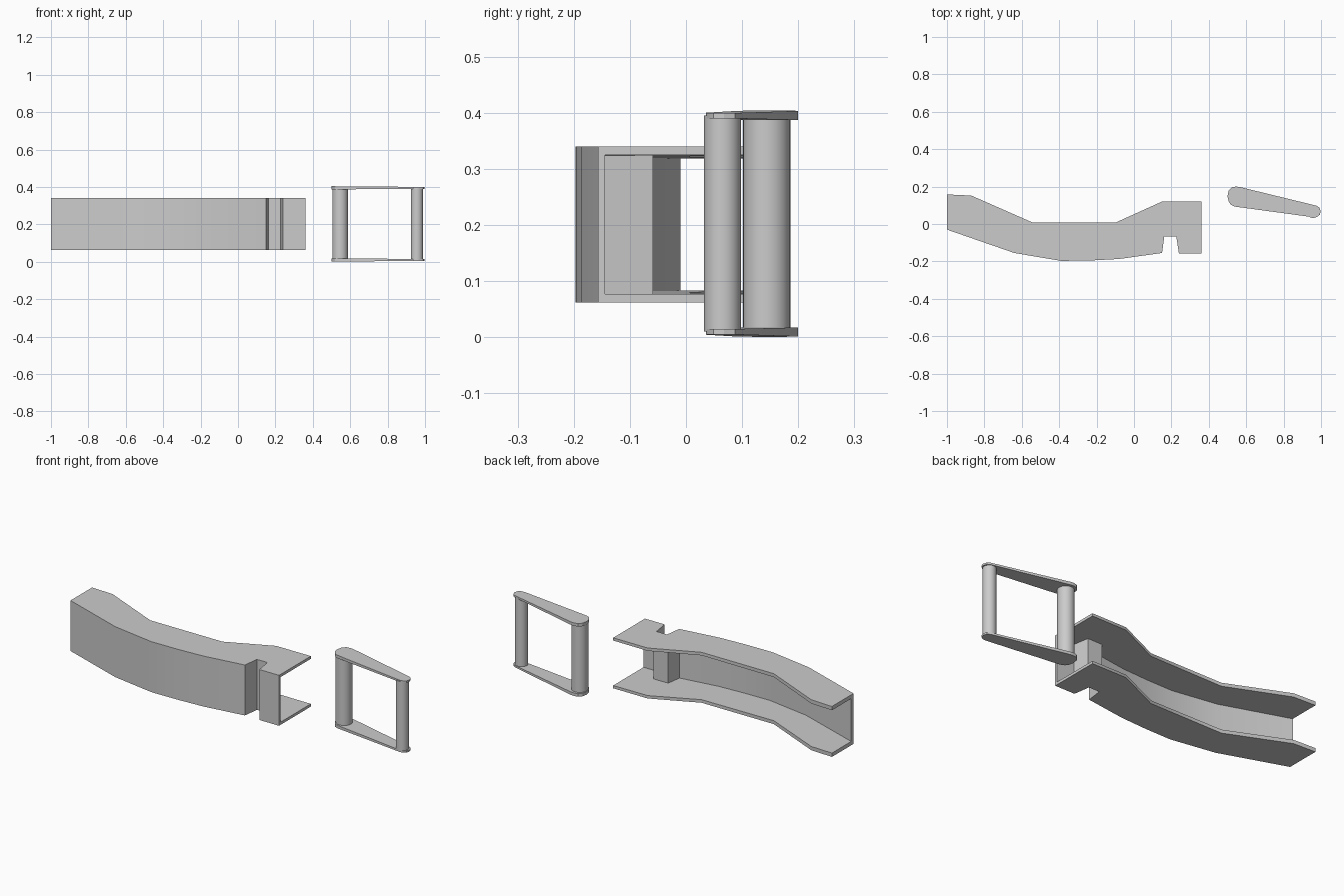
import bpy, bmesh, math

cube = bpy.data.objects.get("Cube")
if cube:
    bpy.data.objects.remove(cube, do_unlink=True)

grey = bpy.data.materials.new("plain grey")
grey.use_nodes = True
grey.diffuse_color = (0.6, 0.6, 0.6, 1)
grey.node_tree.nodes["Principled BSDF"].inputs["Base Color"].default_value = (0.6, 0.6, 0.6, 1)


def prism(name, outline, low, high):
    """Extrude an xy outline between two heights, each a function of x."""
    bm = bmesh.new()
    bottom = [bm.verts.new((x, y, low(x))) for x, y in outline]
    top = [bm.verts.new((x, y, high(x))) for x, y in outline]
    bm.faces.new(bottom)
    bm.faces.new(top)
    n = len(outline)
    for i in range(n):
        j = (i + 1) % n
        bm.faces.new((bottom[i], bottom[j], top[j], top[i]))
    bmesh.ops.recalc_face_normals(bm, faces=bm.faces)
    mesh = bpy.data.meshes.new(name)
    bm.to_mesh(mesh)
    bm.free()
    mesh.materials.append(grey)
    obj = bpy.data.objects.new(name, mesh)
    bpy.context.collection.objects.link(obj)
    return obj


def select(obj):
    bpy.ops.object.select_all(action='DESELECT')
    obj.select_set(True)
    bpy.context.view_layer.objects.active = obj


def smooth(obj):
    select(obj)
    bpy.ops.object.shade_smooth_by_angle(angle=math.radians(30))


# Curved channel: outer body with a notch in its front
front_line = [(-1, -0.03), (-0.64, -0.155), (-0.39, -0.197), (-0.23, -0.195),
              (-0.08, -0.187), (0.15, -0.155), (0.162, -0.066),
              (0.226, -0.066), (0.24, -0.157), (0.36, -0.157)]
back_line = [(0.36, 0.12), (0.15, 0.12), (-0.10, 0.007), (-0.54, 0.007),
             (-0.87, 0.152), (-1, 0.158)]
channel = prism("channel_arm", front_line + back_line, lambda x: 0.062, lambda x: 0.34)

# Hollow inside, open at the back and both ends, with slightly tapering flanges
inner_line = [(-1.1, 0.025), (-1, -0.01), (-0.635, -0.137), (-0.385, -0.179),
              (-0.23, -0.178), (-0.08, -0.171), (0.138, -0.141), (0.15, -0.059),
              (0.238, -0.059), (0.253, -0.144), (0.5, -0.144), (0.5, 0.3), (-1.1, 0.3)]


def flange(x):
    return 0.015 + 0.0045 * (0.36 - x)


cavity = prism("cavity_cutter", inner_line, lambda x: 0.062 + flange(x), lambda x: 0.34 - flange(x))
cavity.hide_render = True
cut = channel.modifiers.new("hollow", 'BOOLEAN')
cut.operation = 'DIFFERENCE'
cut.solver = 'EXACT'
cut.object = cavity
select(channel)
bpy.ops.object.modifier_apply(modifier=cut.name)
bpy.data.objects.remove(cavity, do_unlink=True)
smooth(channel)

# Link plates, thinner toward the small end
plate_outline = [(0.5, 0.148), (0.506, 0.12), (0.518, 0.103), (0.54, 0.093),
                 (0.96, 0.036), (0.978, 0.038), (0.993, 0.049), (0.998, 0.068),
                 (0.992, 0.087), (0.975, 0.098), (0.565, 0.198), (0.545, 0.2),
                 (0.522, 0.196), (0.506, 0.178)]


def outer(x):
    return 0.001 + 0.008 * (x - 0.5)


def inner(x):
    return 0.018 - 0.006 * (x - 0.5)


smooth(prism("lower_link_plate", plate_outline, outer, inner))
smooth(prism("upper_link_plate", plate_outline, lambda x: 0.405 - inner(x), lambda x: 0.405 - outer(x)))

# Round rods joining the plates
for name, x, y, r in (("large_rod", 0.546, 0.144, 0.042), ("small_rod", 0.957, 0.065, 0.033)):
    ring = [(x + r * math.cos(a * math.tau / 32), y + r * math.sin(a * math.tau / 32)) for a in range(32)]
    smooth(prism(name, ring, lambda x: 0.01, lambda x: 0.395))
